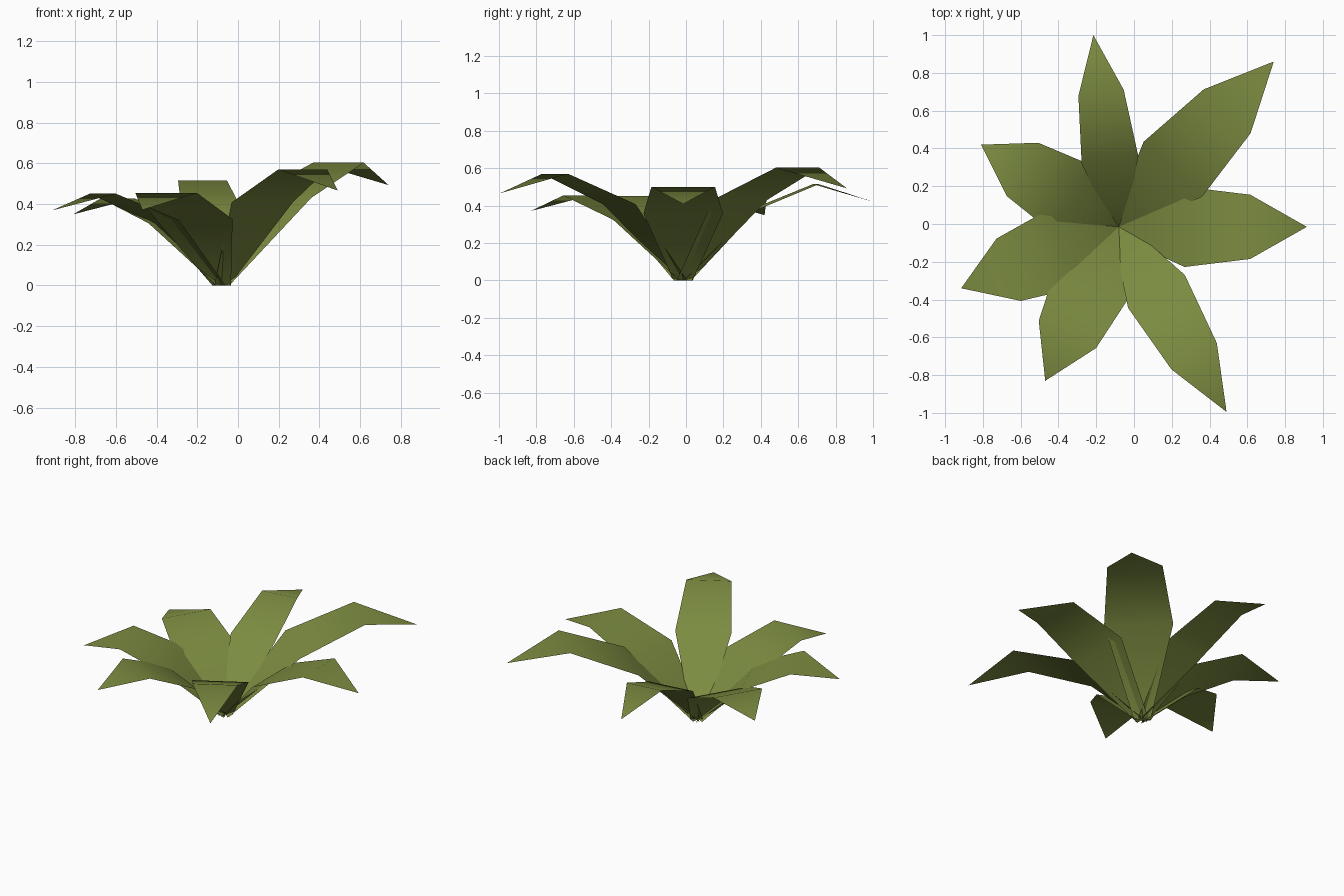
import bpy, bmesh
from mathutils import Vector

cube = bpy.data.objects.get("Cube")
if cube:
    bpy.data.objects.remove(cube)

# Leaf colour
green = bpy.data.materials.new("leaf_green")
green.use_nodes = True
colour = (0.2, 0.26, 0.052, 1)
green.diffuse_color = colour
bsdf = green.node_tree.nodes["Principled BSDF"]
bsdf.inputs["Base Color"].default_value = colour
bsdf.inputs["Roughness"].default_value = 0.9

ROOT = Vector((-0.08, -0.015, 0))
# Arching leaf profile as fractions of leaf length: reach, height, relative half width
PROFILE = [(0, 0, 0.3), (0.349, 0.36, 1.25), (0.699, 0.503, 1)]
TIP_HEIGHT = 0.411


def make_leaf(name, tip_x, tip_y, half_width):
    """One flat, pointed leaf arching from the root towards its tip."""
    out = Vector((tip_x, tip_y, 0)) - ROOT
    length = out.length
    out.normalize()
    side = Vector((-out.y, out.x, 0))
    bm = bmesh.new()
    rows = []
    for reach, height, width in PROFILE:
        middle = ROOT + out * reach * length + Vector((0, 0, height * length))
        rows.append([bm.verts.new(middle + side * s * width * half_width) for s in (-1, 1)])
    tip = bm.verts.new((tip_x, tip_y, TIP_HEIGHT * length))
    for low, high in zip(rows, rows[1:]):
        bm.faces.new((low[0], high[0], high[1], low[1]))
    bm.faces.new((rows[-1][0], tip, rows[-1][1]))
    for face in bm.faces:
        face.smooth = True
    mesh = bpy.data.meshes.new(name)
    bm.to_mesh(mesh)
    bm.free()
    mesh.materials.append(green)
    leaf = bpy.data.objects.new(name, mesh)
    bpy.context.collection.objects.link(leaf)


# Rosette of leaves: tip position and shoulder half width
for name, x, y, w in [
    ("back_left_leaf", 0.74, 0.86, 0.17),
    ("left_leaf", 0.915, -0.015, 0.17),
    ("front_left_leaf", 0.49, -0.995, 0.139),
    ("front_right_leaf", -0.47, -0.83, 0.168),
    ("right_leaf", -0.915, -0.34, 0.177),
    ("back_right_leaf", -0.81, 0.42, 0.164),
    ("back_leaf", -0.215, 1.0, 0.121),
]:
    make_leaf(name, x, y, w)
